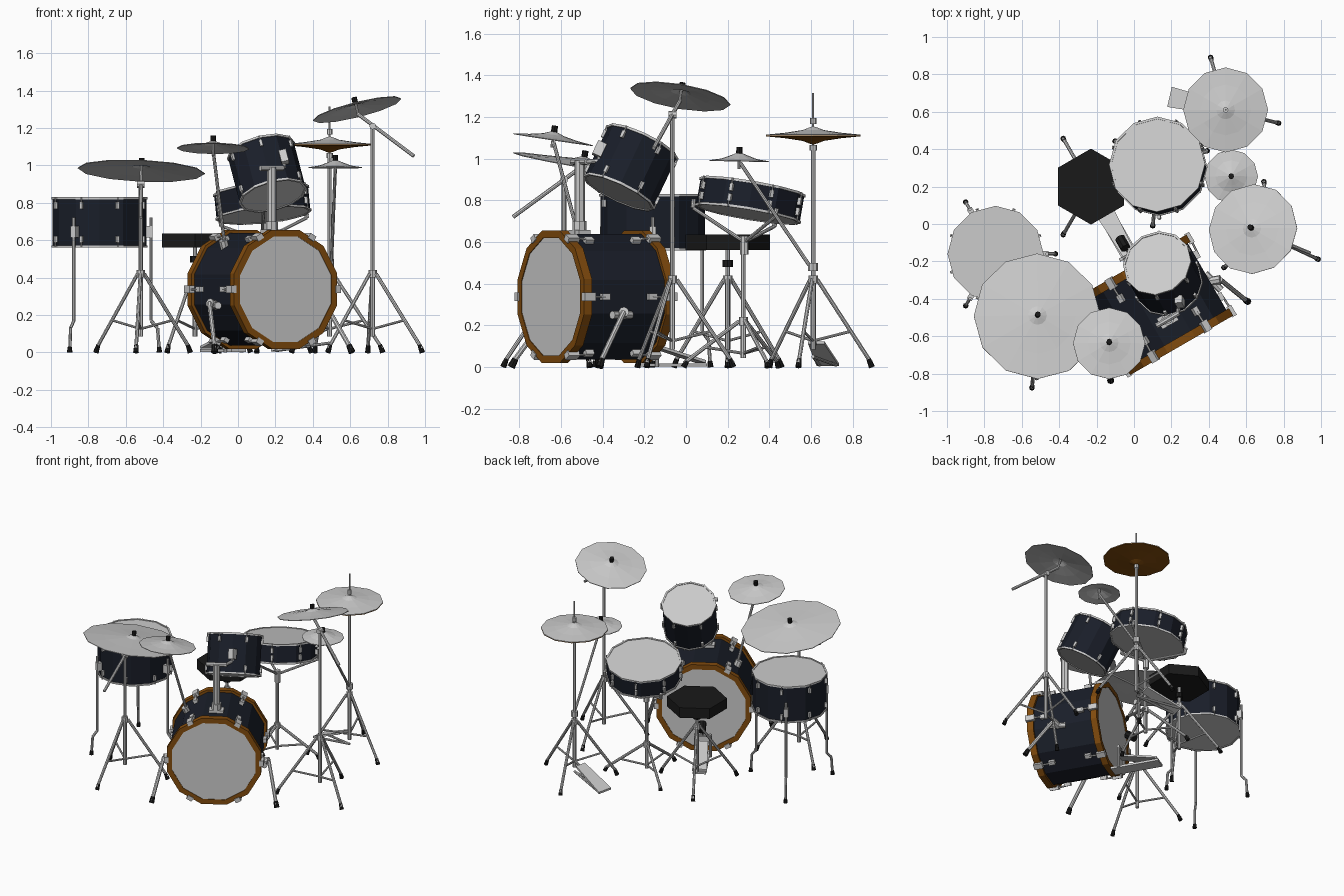
import bpy, bmesh
from math import sin, cos, pi, radians
from mathutils import Vector as V, Matrix as M

if "Cube" in bpy.data.objects:
    bpy.data.objects.remove(bpy.data.objects["Cube"])


def mat(name, rgb):
    m = bpy.data.materials.new(name)
    m.diffuse_color = (*rgb, 1)
    m.use_nodes = True
    m.node_tree.nodes["Principled BSDF"].inputs["Base Color"].default_value = m.diffuse_color
    return m


NAVY = mat("navy_wrap", (0.010, 0.013, 0.022))
WOOD = mat("wood_hoop", (0.22, 0.07, 0.004))
BLACK = mat("black_rubber", (0.01, 0.01, 0.01))


def finish(name, bm, material=None):
    bmesh.ops.remove_doubles(bm, verts=bm.verts, dist=1e-5)
    bmesh.ops.recalc_face_normals(bm, faces=bm.faces)
    me = bpy.data.meshes.new(name)
    bm.to_mesh(me)
    bm.free()
    ob = bpy.data.objects.new(name, me)
    bpy.context.collection.objects.link(ob)
    if material:
        me.materials.append(material)
    return ob


def frame(loc, axis=(0, 0, 1)):
    q = V((0, 0, 1)).rotation_difference(V(axis).normalized())
    return M.Translation(loc) @ q.to_matrix().to_4x4()


def lathe(name, base, profile, material=None, sides=12, phase=0.0):
    bm = bmesh.new()
    rings = [[bm.verts.new(base @ V((r * cos(phase + 2 * pi * i / sides),
                                     r * sin(phase + 2 * pi * i / sides), z)))
              for i in range(sides)] for r, z in profile]
    for a, b in zip(rings, rings[1:]):
        for i in range(sides):
            j = (i + 1) % sides
            bm.faces.new((a[i], a[j], b[j], b[i]))
    return finish(name, bm, material)


def rods(name, segs, material=None, sides=8):
    """Each segment is (start, end, radius[, end radius])."""
    bm = bmesh.new()
    for a, b, r, *r2 in segs:
        a, b = V(a), V(b)
        bmesh.ops.create_cone(bm, cap_ends=True, segments=sides, radius1=r,
                              radius2=r2[0] if r2 else r, depth=(b - a).length,
                              matrix=frame((a + b) / 2, b - a))
    return finish(name, bm, material)


def boxes(name, items, material=None):
    bm = bmesh.new()
    for m, size in items:
        bmesh.ops.create_cube(bm, size=1, matrix=m @ M.Diagonal((*size, 1)))
    return finish(name, bm, material)


def around(base, ang, r, z):
    return base @ M.Rotation(ang, 4, 'Z') @ M.Translation((r, 0, z))


def drum(name, base, r, h, rim_w, rim_in, rim_out, rim_mat=None, phase=0.0):
    k = dict(phase=phase)
    lathe(name + "_shell", base, [(0, .01), (r, .01), (r, h - .01), (0, h - .01)], NAVY, **k)
    for side, z, s in (("lower", 0, 1), ("upper", h, -1)):
        w = z + s * rim_w
        lathe(f"{name}_{side}_hoop", base, [(rim_in, z), (rim_out, z), (rim_out, w),
                                            (rim_in, w), (rim_in, z)], rim_mat, **k)
        lathe(f"{name}_{side}_head", base, [(0, z + s * .004), (rim_in + .002, z + s * .004),
                                            (rim_in + .002, z + s * .012), (0, z + s * .012)], **k)


def tom(name, base, r, h, lugs=6):
    drum(name, base, r - .006, h, .012, r - .012, r)
    items, bars = [], []
    for i in range(lugs):
        a = 2 * pi * (i + .5) / lugs
        for z in (.045, h - .045):
            items.append((around(base, a, r - .006, z), (.022, .016, .036)))
        for z0, z1 in ((.0, .05), (h - .05, h)):
            bars.append((around(base, a, r, z0).translation, around(base, a, r, z1).translation, .004))
    boxes(name + "_lugs", items)
    rods(name + "_tension_rods", bars, sides=6)


def cymbal(name, loc, axis, r, flip=1, material=None, nut=True):
    f, s, t = frame(loc, axis), flip, .004
    top = [(0, .04), (.02, .034), (.05, .022), (r * .6, .009), (r, 0)]
    lathe(name, f, [(a, s * z) for a, z in top] + [(a, s * (z - t)) for a, z in top[::-1]], material)
    if nut:
        rods(name + "_nut", [(f @ V((0, 0, .034)), f @ V((0, 0, .066)), .015)], BLACK)
        rods(name + "_post", [(f @ V((0, 0, -.04)), f @ V((0, 0, .05)), .007)])


def tripod(name, x, y, ang, top, hub=.42, reach=.29):
    segs = [((x, y, hub * .2), (x, y, hub), .013), ((x, y, hub), (x, y, top), .011),
            ((x, y, hub - .02), (x, y, hub + .02), .022)]
    feet = []
    for i in range(3):
        a = radians(ang + 120 * i)
        d, c = V((cos(a), sin(a), 0)) * reach, V((x, y, 0))
        start, foot = c + V((0, 0, hub)) + d * .07, c + d + V((0, 0, .02))
        segs.append((start, foot, .01))
        segs.append((c + V((0, 0, hub * .3)), start.lerp(foot, .62), .007))
        feet.append((c + d * 1.01, start.lerp(foot, .95), .015, .011))
    rods(name, segs)
    rods(name + "_feet", feet, BLACK)


# bass drum, turned 30 degrees
FRONT, SIDE, UP = V((.5, -.866, 0)), V((.866, .5, 0)), V((0, 0, 1))
C = V((.13, -.432, .337))


def bass(u, a, z):
    return C + SIDE * u + FRONT * a + UP * (z - C.z)


bd = frame(C - FRONT * .25, FRONT)
drum("bass_drum", bd, .312, .5, .045, .292, .329, WOOD, radians(15))
claws, trods = [], []
for i in range(6):
    a = radians(30 + 60 * i)
    for hoop, lug in ((.025, .12), (.475, .38)):
        claws.append((around(bd, a, .322, hoop), (.03, .04, .062)))
        claws.append((around(bd, a, .31, lug), (.03, .03, .045)))
        trods.append((around(bd, a, .325, hoop).translation, around(bd, a, .32, lug).translation, .006))
boxes("bass_drum_claws", claws)
rods("bass_drum_tension_rods", trods, sides=6)

# bass drum spurs
spurs, tips = [], []
for s in (-1, 1):
    top, foot = bass(s * .355, .05, .265), bass(s * .42, .22, .02)
    spurs += [(bass(s * .3, .03, .25), top, .025), (top, foot, .013),
              (bass(s * .3, -.02, .25), bass(s * .33, .1, .25), .02)]
    tips.append((bass(s * .424, .225, 0), top.lerp(foot, .92), .019, .015))
rods("bass_drum_spurs", spurs)
rods("bass_drum_spur_tips", tips, BLACK)

# rack tom and its mount
tb = frame((.187, -.325, .835), (-.065, .118, .248))
tom("rack_tom", tb, .187, .28)
P = V((.18, -.51, 0))
bracket = V((.245, -.415, 1.045))
rods("tom_mount", [(P + UP * .62, P + UP * .99, .025), (P + UP * .63, P + UP * .7, .034),
                   (P + UP * .985 - SIDE * .07, P + UP * .985 + SIDE * .07, .015),
                   (P + UP * .985 + SIDE * .06, bracket - UP * .055, .011),
                   (bracket - UP * .055, bracket + UP * .03, .011)])
boxes("tom_mount_plates", [(M.Translation(P + UP * .645) @ M.Rotation(radians(30), 4, 'Z'), (.1, .065, .025)),
                           (M.Translation(bracket) @ tb.to_3x3().to_4x4(), (.04, .045, .07))])

# floor tom with bent legs
F = V((-.74, -.16, 0))
tom("floor_tom", frame(F + UP * .56), .257, .27, 8)
legs, tips, holders = [], [], []
for deg in (0, 120, 240):
    a = radians(deg)
    d = V((cos(a), sin(a), 0))
    legs += [(F + d * .275 + UP * .72, F + d * .275 + UP * .17, .009),
             (F + d * .275 + UP * .17, F + d * .31 + UP * .13, .009),
             (F + d * .31 + UP * .13, F + d * .318 + UP * .02, .009)]
    tips.append((F + d * .32, F + d * .318 + UP * .03, .015, .011))
    holders.append((around(frame(F), a, .265, .645), (.035, .03, .06)))
rods("floor_tom_legs", legs)
rods("floor_tom_leg_tips", tips, BLACK)
boxes("floor_tom_leg_holders", holders)

# snare drum and basket stand
SA = V((-.1, .17, 1)).normalized()
sb = frame(V((.13, .308, .8)) - SA * .07, SA)
tom("snare_drum", sb, .258, .14, 8)
tripod("snare_stand", .13, .275, 264, .6, hub=.22, reach=.285)
arms, B = [], V((.13, .28, .6))
for deg in (30, 150, 270):
    e = around(sb, radians(deg), .265, -.012).translation
    arms += [(B, e, .009), (e, around(sb, radians(deg), .268, .03).translation, .011)]
rods("snare_basket", arms + [(B - UP * .06, B + UP * .03, .02)])

# cymbals
cymbal("ride_cymbal", (-.517, -.493, .973), (.045, .17, 1), .34)
cymbal("splash_cymbal", (-.133, -.638, 1.093), (.01, .15, 1), .193)
cymbal("crash_cymbal", (.636, -.027, 1.3), (-.25, .17, 1), .243)
cymbal("small_cymbal", (.52, .255, .99), (0, .02, 1), .143)
H = V((.49, .61, 0))
cymbal("hi_hat_top", H + UP * 1.115, UP, .227, nut=False)
cymbal("hi_hat_bottom", H + UP * 1.107, UP, .227, -1, WOOD, nut=False)

# cymbal stands and booms
tripod("ride_stand", -.52, -.585, 265, .9)
rods("ride_boom", [((-.52, -.83, .72), (-.517, -.495, .965), .01),
                   ((-.54, -.585, .9), (-.5, -.585, .9), .02)])
tripod("crash_stand", .72, -.065, 95, 1.21)
rods("crash_boom", [((.94, -.155, 1.05), (.64, -.03, 1.275), .01),
                    ((.72, -.085, 1.21), (.72, -.045, 1.21), .018)])
rods("splash_arm", [((-.133, -.635, 1.08), (-.07, -.5, .57), .009),
                    ((-.08, -.51, .6), (-.065, -.49, .54), .025)])
rods("small_cymbal_arm", [((.52, .26, .98), (.5, .59, .49), .009)])

# hi-hat stand and pedal
tripod("hi_hat_stand", H.x, H.y, 106, 1.05)
rods("hi_hat_rod", [(H + UP * 1.0, H + UP * 1.315, .005), (H + UP * 1.165, H + UP * 1.195, .015),
                    (H + UP * 1.04, H + UP * 1.065, .018), (H + UP * .46, H + UP * .5, .024)])


def pedal(name, toe, heel, w_toe, w_heel):
    bm = bmesh.new()
    toe, heel = V(toe), V(heel)
    side = (heel - toe).cross(UP).normalized()
    ring = [toe + side * w_toe, toe - side * w_toe, heel - side * w_heel, heel + side * w_heel]
    lo, hi = [[bm.verts.new(p + UP * dz) for p in ring] for dz in (0, .014)]
    bm.faces.new(lo)
    bm.faces.new(hi)
    for i in range(4):
        j = (i + 1) % 4
        bm.faces.new((lo[i], lo[j], hi[j], hi[i]))
    finish(name, bm)


pedal("hi_hat_pedal", (.43, .625, .11), (.19, .68, .005), .04, .055)
rods("hi_hat_pedal_frame", [((.2, .64, .01), H + UP * .05, .008), ((.21, .72, .01), H + UP * .05, .008),
                            ((.44, .62, .11), H + UP * .13, .008)])

# bass drum pedal
pedal("bass_pedal", bass(0, -.3, .1), bass(0, -.58, .02), .035, .05)
boxes("bass_pedal_base", [(M.Translation(bass(0, -.42, .01)) @ M.Rotation(radians(30), 4, 'Z'), (.09, .34, .016))])
rods("bass_pedal_frame", [(bass(s, -.31, 0), bass(s, -.31, .17), .01) for s in (-.05, .05)]
     + [(bass(-.06, -.31, .16), bass(.06, -.31, .16), .009), (bass(0, -.31, .16), bass(0, -.38, .25), .006)])
rods("bass_pedal_beater", [(bass(0, -.41, .235), bass(0, -.35, .275), .028)], BLACK)

# throne
lathe("throne_seat", frame((-.23, .2, 0)), [(0, .562), (.203, .562), (.203, .637), (0, .637)], BLACK, 6, pi / 2)
tripod("throne_stand", -.23, .2, 0, .565, reach=.295)
rods("throne_knob", [((-.23, .2, .48), (-.23, .2, .515), .026)], BLACK)
